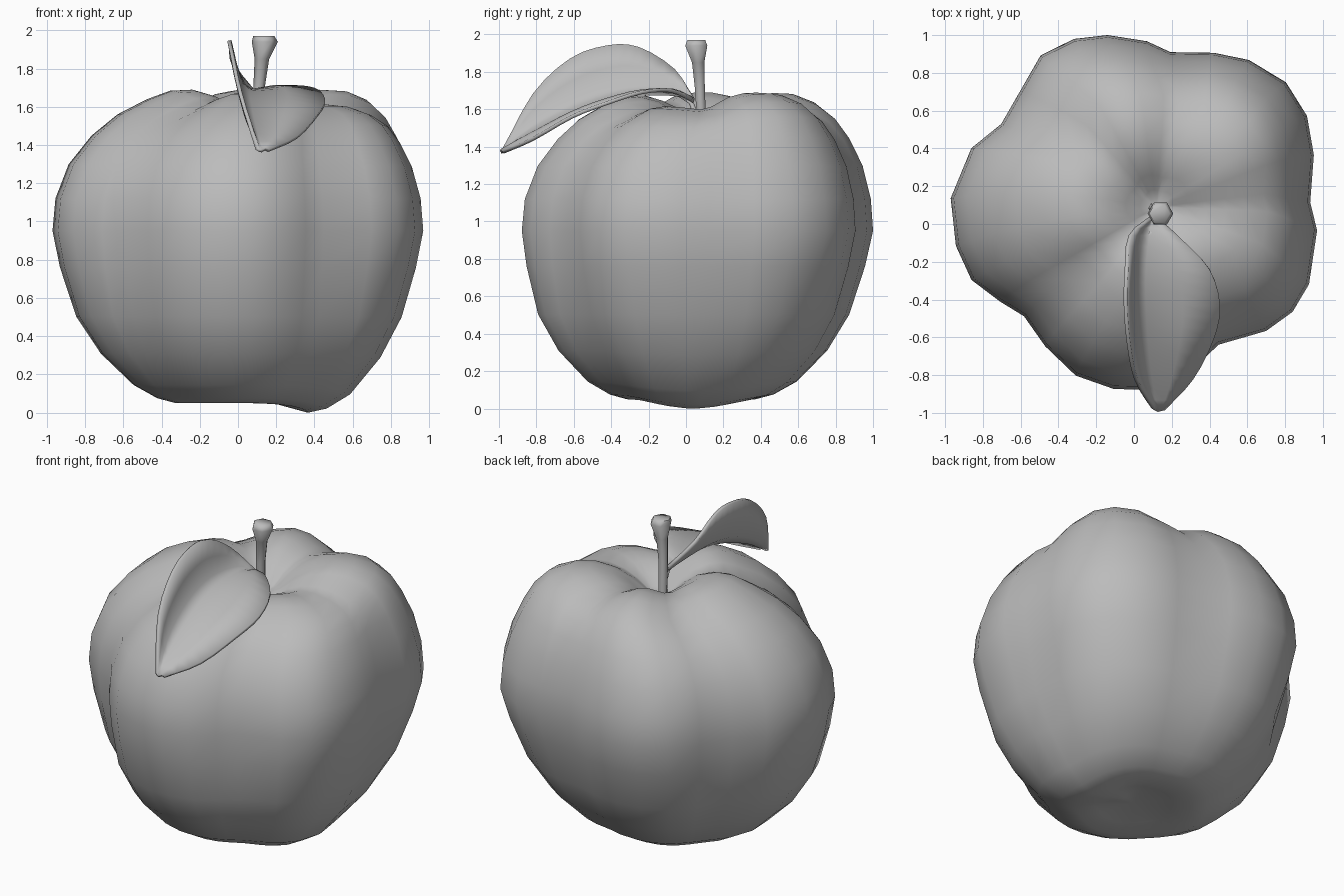
import bpy, bmesh, math
from mathutils import Vector

cube = bpy.data.objects.get("Cube")
if cube:
    bpy.data.objects.remove(cube, do_unlink=True)

grey = bpy.data.materials.new("plain grey")
grey.use_nodes = True
grey.diffuse_color = (0.5, 0.5, 0.5, 1)
shader = next(n for n in grey.node_tree.nodes if n.type == 'BSDF_PRINCIPLED')
shader.inputs["Base Color"].default_value = grey.diffuse_color
shader.inputs["Roughness"].default_value = 0.7


def finish(bm, name, angle):
    """Turn a bmesh into a smooth shaded grey object."""
    bmesh.ops.recalc_face_normals(bm, faces=bm.faces)
    mesh = bpy.data.meshes.new(name)
    bm.to_mesh(mesh)
    bm.free()
    mesh.materials.append(grey)
    obj = bpy.data.objects.new(name, mesh)
    bpy.context.collection.objects.link(obj)
    bpy.ops.object.select_all(action='DESELECT')
    obj.select_set(True)
    bpy.context.view_layer.objects.active = obj
    bpy.ops.object.shade_smooth_by_angle(angle=math.radians(angle))
    return obj


def loft(bm, rings, closed=True):
    """Join successive rows of points with quads and return the vertex rows."""
    rows = [[bm.verts.new(p) for p in ring] for ring in rings]
    for a, b in zip(rows, rows[1:]):
        n = len(a)
        for i in range(n if closed else n - 1):
            j = (i + 1) % n
            bm.faces.new((a[i], a[j], b[j], b[i]))
    return rows


def bump(angle, centre, width):
    """Bell curve around a direction, in degrees."""
    d = (angle - centre + 180) % 360 - 180
    return math.exp(-(d / width) ** 2)


def clamp(value):
    return min(max(value, 0), 1)


def spline(points, steps):
    """Smooth open curve through the given points."""
    pts = [Vector(p) for p in points]
    pts = [2 * pts[0] - pts[1]] + pts + [2 * pts[-1] - pts[-2]]
    out = []
    for a, b, c, d in zip(pts, pts[1:], pts[2:], pts[3:]):
        for k in range(steps):
            t = k / steps
            out.append(b + (c - a) * t / 2 + (2 * a - 5 * b + 4 * c - d) * t * t / 2
                       + (3 * b - a - 3 * c + d) * t ** 3 / 2)
    return out + [pts[-2]]


# Fruit: a five lobed outline (degrees, radius) swept up a height profile
OUTLINE = [(-2, .97), (7, .94), (21, 1.02), (32, 1.08), (43, 1.1), (55, 1.06), (65, 1),
           (78, .93), (86, .97), (98, 1.01), (108, 1.03), (119, 1.02), (130, .93),
           (143, .88), (155, .95), (172, .98), (187, .95), (199, .91), (210, .82),
           (220, .76), (234, .8), (249, .86), (263, .88), (274, .88), (285, .86),
           (296, .81), (305, .78), (321, .9), (331, .96), (341, .98)]
PROFILE = [(.12, .07), (.24, .055), (.37, .035), (.47, .06), (.6, .13), (.77, .3),
           (.89, .5), (.965, .76), (1, .95), (.985, 1.12), (.925, 1.3), (.83, 1.45),
           (.73, 1.56), (.61, 1.64), (.49, 1.685), (.38, 1.69), (.27, 1.66),
           (.17, 1.6), (.09, 1.53)]
VALLEYS = [3, 78, 138, 222, 299]

rings = []
widest = max(range(len(PROFILE)), key=lambda i: PROFILE[i][0])
for level, (s, z) in enumerate(PROFILE):
    ring = []
    # past the rim the rings keep the full sideways shift into the hollow
    up = clamp((z - 1) / .65) if s > .4 else 1
    if level < widest:
        up = 0
    low = clamp((.6 - z) / .5)
    round_off = .6 * clamp((.9 - z) / .8)
    spread = math.sin(math.pi * s)
    for deg, r in OUTLINE:
        c, n = math.cos(math.radians(deg)), math.sin(math.radians(deg))
        radius = s * (r + (.93 - r) * round_off)
        x = radius * c + .12 * up ** 3 + .02 * low
        y = radius * n + .09 * up ** 2 + .02 * low
        valley = max(bump(deg, v, 17) for v in VALLEYS)
        dz = up * spread * (-.07 * valley - .08 * bump(deg, -28, 28) - .02 * bump(deg, 265, 25))
        dz += low * (.015 - .055 * spread * bump(deg, 3, 40))
        ring.append((x, y, max(z + dz, 0)))
    rings.append(ring)
bm = bmesh.new()
rows = loft(bm, rings)
for row, tip in ((rows[0], (.02, .02, .085)), (rows[-1], (.12, .09, 1.49))):
    pole = bm.verts.new(tip)
    for i in range(len(row)):
        bm.faces.new((row[i - 1], row[i], pole))
finish(bm, "fruit", 80)


def tube(name, path, radii, sides):
    """Round bar along a mostly upright path."""
    rings = [[(x + r * math.cos(math.tau * i / sides), y + r * math.sin(math.tau * i / sides), z)
              for i in range(sides)] for (x, y, z), r in zip(path, radii)]
    bm = bmesh.new()
    rows = loft(bm, rings)
    bm.faces.new(rows[0])
    bm.faces.new(rows[-1])
    return finish(bm, name, 70)


# Stem flaring to a blunt top
tube("stem", [(.105, .085, 1.48), (.11, .075, 1.7), (.125, .065, 1.85), (.14, .055, 1.94),
              (.135, .055, 1.97)], [.028, .03, .038, .068, .055], 6)
tube("leaf_stalk", [(.12, .07, 1.52), (.11, .03, 1.63), (.09, -.06, 1.69)],
     [.018, .016, .016], 6)

# Leaf: upright left half curving into a flat right half along the midrib
left = spline([(.1, .04, 1.66), (-.02, -.06, 1.81), (-.04, -.25, 1.93), (-.045, -.42, 1.94),
               (-.03, -.62, 1.87), (.01, -.82, 1.68), (.1, -.98, 1.38)], 3)
middle = spline([(.1, .04, 1.64), (.08, -.06, 1.68), (.06, -.25, 1.68), (.06, -.42, 1.65),
                 (.07, -.6, 1.585), (.09, -.8, 1.49), (.125, -.99, 1.37)], 3)
right = spline([(.12, .03, 1.65), (.25, -.08, 1.7), (.4, -.24, 1.69), (.455, -.43, 1.63),
                (.42, -.61, 1.56), (.31, -.82, 1.44), (.16, -.98, 1.37)], 3)
strips = []
for a, m, b in zip(left, middle, right):
    sag = (a - m).length
    strips.append([a, a.lerp(m, .4) + Vector((-.06, 0, -.02)) * sag,
                   a.lerp(m, .75) + Vector((-.08, 0, -.08)) * sag, m,
                   m.lerp(b, .5) + Vector((0, 0, .01)), b])
bm = bmesh.new()
loft(bm, strips, closed=False)
bmesh.ops.remove_doubles(bm, verts=bm.verts, dist=.001)
leaf = finish(bm, "leaf", 120)
solid = leaf.modifiers.new("thickness", 'SOLIDIFY')
solid.thickness = .02
solid.offset = 0
